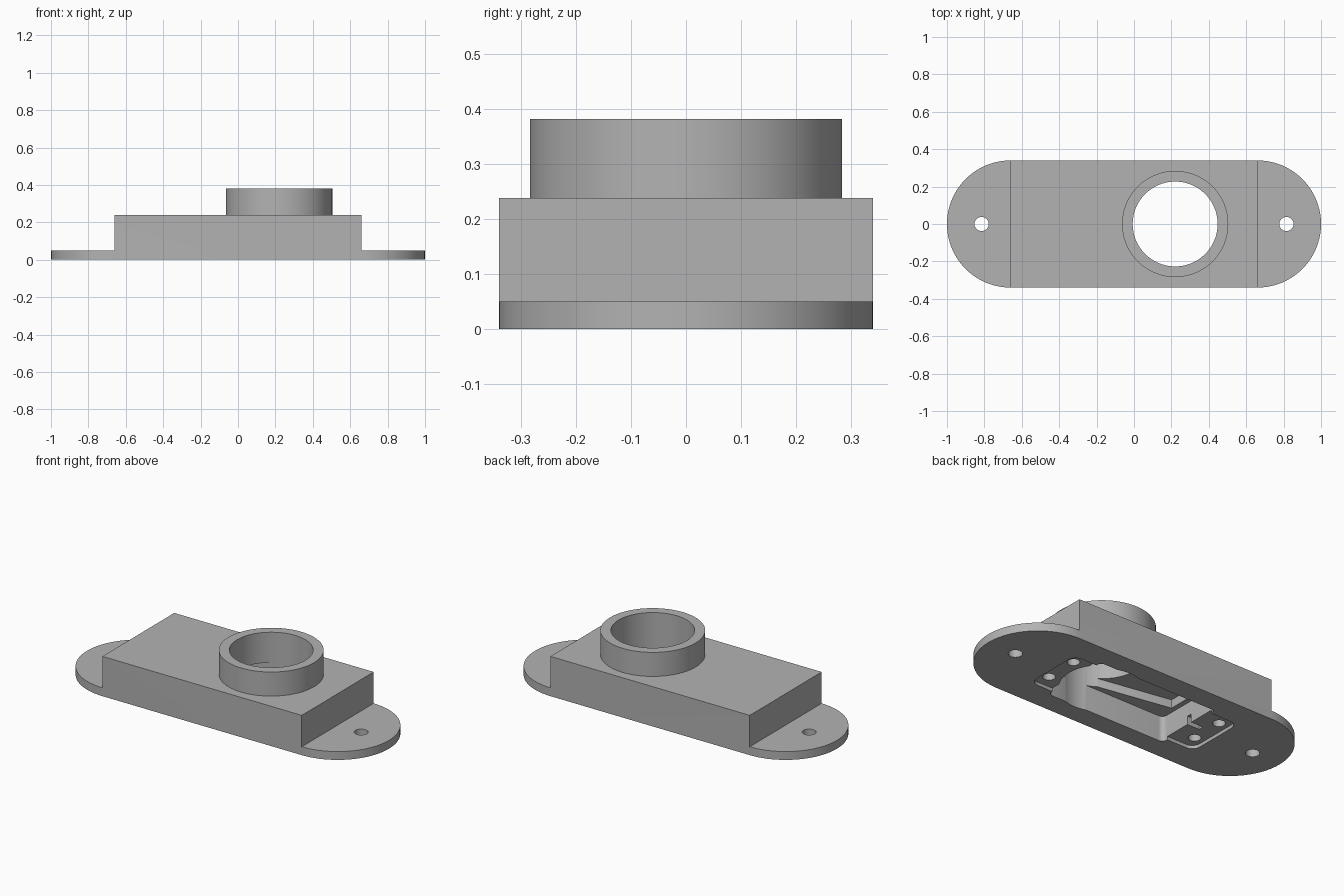
import bpy
import bmesh
from math import cos, sin, pi, radians

cube = bpy.data.objects.get("Cube")
if cube:
    bpy.data.objects.remove(cube, do_unlink=True)

grey = bpy.data.materials.new("matte grey")
grey.use_nodes = True
colour = (0.45, 0.45, 0.45, 1)
grey.diffuse_color = colour
grey.node_tree.nodes["Principled BSDF"].inputs["Base Color"].default_value = colour


def arc(cx, cy, r, start, end, steps):
    return [(cx + r * cos(radians(start + (end - start) * i / steps)),
             cy + r * sin(radians(start + (end - start) * i / steps)))
            for i in range(steps + 1)]


def circle(cx, cy, r, steps=64):
    return arc(cx, cy, r, 0, 360, steps)[:-1]


def rounded_rect(x0, x1, y, r):
    return (arc(x1 - r, y - r, r, 0, 90, 6) + arc(x0 + r, y - r, r, 90, 180, 6)
            + arc(x0 + r, r - y, r, 180, 270, 6) + arc(x1 - r, r - y, r, 270, 360, 6))


def prism(name, outline, z0, z1):
    """Extrude a flat outline between two heights."""
    bm = bmesh.new()
    face = bm.faces.new([bm.verts.new((x, y, z0)) for x, y in outline])
    top = bmesh.ops.extrude_face_region(bm, geom=[face])["geom"]
    bmesh.ops.translate(bm, vec=(0, 0, z1 - z0),
                        verts=[v for v in top if isinstance(v, bmesh.types.BMVert)])
    bmesh.ops.recalc_face_normals(bm, faces=bm.faces)
    mesh = bpy.data.meshes.new(name)
    bm.to_mesh(mesh)
    bm.free()
    mesh.materials.append(grey)
    obj = bpy.data.objects.new(name, mesh)
    bpy.context.collection.objects.link(obj)
    return obj


def combine(target, tool, operation):
    """Apply one boolean and discard the tool."""
    mod = target.modifiers.new("combine", "BOOLEAN")
    mod.object, mod.operation, mod.solver = tool, operation, "EXACT"
    bpy.context.view_layer.update()
    depsgraph = bpy.context.evaluated_depsgraph_get()
    mesh = bpy.data.meshes.new_from_object(target.evaluated_get(depsgraph))
    target.modifiers.clear()
    target.data = mesh
    bpy.data.objects.remove(tool, do_unlink=True)


R, END = 0.34, 0.66
BORE_X, BORE_R = 0.22, 0.227

# Stadium flange, raised box and collar
housing = prism("housing", arc(END, 0, R, -90, 90, 40) + arc(-END, 0, R, 90, 270, 40), 0, 0.05)
box = prism("box", [(-END, -R), (END, -R), (END, R), (-END, R)], 0, 0.238)
combine(housing, box, "UNION")
combine(housing, prism("collar", circle(BORE_X, 0, 0.284, 96), 0.1, 0.382), "UNION")

# Shallow recess with the end pads, then the deep chamber
combine(housing, prism("recess", rounded_rect(-0.56, 0.56, 0.18, 0.05), -0.05, 0.02), "DIFFERENCE")
combine(housing, prism("chamber", rounded_rect(-0.38, 0.41, 0.215, 0.03), -0.05, 0.15), "DIFFERENCE")

# Tapering upper pocket that leads into the bore
pocket = [(-0.35, -0.11), (0.16, -0.2), (0.16, 0.2), (-0.35, 0.11)]
combine(housing, prism("pocket", pocket, 0.1, 0.2), "DIFFERENCE")
combine(housing, prism("bore", circle(BORE_X, 0, BORE_R, 96), -0.05, 0.5), "DIFFERENCE")

# Slot between the pads at one end
slot = [(-0.46, -0.015), (-0.36, -0.015), (-0.36, 0.015), (-0.46, 0.015)]
combine(housing, prism("slot", slot, -0.05, 0.07), "DIFFERENCE")

# Mounting holes through the flange and blind holes in the pads
for side in (-1, 1):
    combine(housing, prism("mount_hole", circle(side * 0.815, 0, 0.038, 32), -0.1, 0.1), "DIFFERENCE")
    for y in (-0.1, 0.1):
        combine(housing, prism("pad_hole", circle(side * 0.5, y, 0.034, 32), -0.05, 0.14), "DIFFERENCE")

housing.data.materials.clear()
housing.data.materials.append(grey)
for poly in housing.data.polygons:
    poly.material_index = 0

# Smooth curved walls, sharp edges
bpy.ops.object.select_all(action="DESELECT")
housing.select_set(True)
bpy.context.view_layer.objects.active = housing
bpy.ops.object.shade_smooth_by_angle(angle=radians(30))
